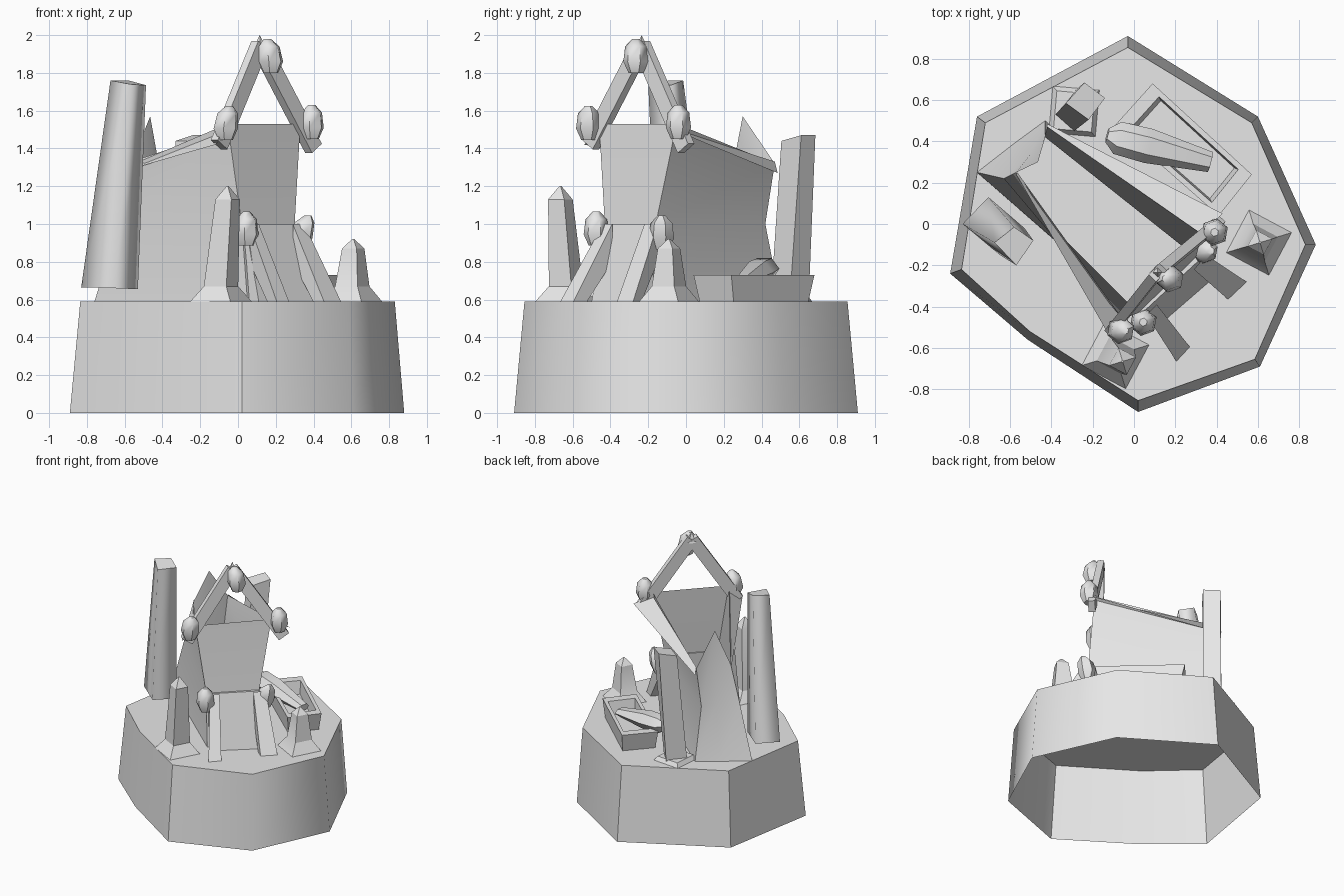
import bpy, bmesh, math
from mathutils import Vector

if "Cube" in bpy.data.objects:
    bpy.data.objects.remove(bpy.data.objects["Cube"])

stone = bpy.data.materials.new("pale_stone")
stone.diffuse_color = (0.8, 0.8, 0.8, 1)
stone.use_nodes = True
stone.node_tree.nodes["Principled BSDF"].inputs["Base Color"].default_value = stone.diffuse_color


def build(name, verts, faces, angle=30, fix=True):
    me = bpy.data.meshes.new(name)
    me.from_pydata([tuple(v) for v in verts], [], faces)
    if fix:
        bm = bmesh.new()
        bm.from_mesh(me)
        bmesh.ops.recalc_face_normals(bm, faces=bm.faces)
        bm.to_mesh(me)
        bm.free()
    ob = bpy.data.objects.new(name, me)
    bpy.context.collection.objects.link(ob)
    me.materials.append(stone)
    bpy.ops.object.select_all(action='DESELECT')
    ob.select_set(True)
    bpy.context.view_layer.objects.active = ob
    bpy.ops.object.shade_smooth_by_angle(angle=math.radians(angle))
    return ob


def loft(name, rings, angle=30, bottom=True, top=True):
    """Join equal rings of points, bottom to top."""
    n = len(rings[0])
    verts = [p for r in rings for p in r]
    faces = [(i * n + k, i * n + (k + 1) % n, (i + 1) * n + (k + 1) % n, (i + 1) * n + k)
             for i in range(len(rings) - 1) for k in range(n)]
    if bottom:
        faces.append(tuple(reversed(range(n))))
    if top:
        faces.append(tuple(range(len(verts) - n, len(verts))))
    return build(name, verts, faces, angle)


def ring(x, y, z, r, n=4, turn=0.0):
    return [(x + r * math.cos(math.radians(turn) + k * math.tau / n),
             y + r * math.sin(math.radians(turn) + k * math.tau / n), z) for k in range(n)]


def level(points, z):
    return [(x, y, z) for x, y in points]


def beam(name, a, b, wide, thick, across):
    """Flat plank from a to b; across points along its thickness."""
    a, b = Vector(a), Vector(b)
    t = Vector(across).normalized()
    w = (b - a).cross(t).normalized() * wide / 2
    t = t * thick / 2
    return loft(name, [[p + w + t, p + w - t, p - w - t, p - w + t] for p in (a, b)])


# Plinth, open underneath
foot = [(-.03, .91), (-.76, .52), (-.89, -.24), (-.515, -.56),
        (.02, -.91), (.61, -.69), (.88, -.10), (.60, .52)]
rim = [(-.03, .855), (-.72, .49), (-.835, -.22), (-.505, -.52),
       (.02, -.855), (.585, -.655), (.83, -.10), (.57, .49)]
loft("plinth", [level(foot, 0), level(rim, .59)], angle=50, bottom=False)

# Open-topped hall: front left, front right, rear right, rear peak, rear left
hall = [
    [(.05, -.46, .59), (.36, -.18, .59), (-.43, .50, .59), (-.58, .39, .59), (-.76, .25, .59)],
    [(.02, -.43, 1.0), (.30, -.16, 1.0), (-.43, .42, 1.0), (-.50, .34, 1.0), (-.63, .22, 1.0)],
    [(-.055, -.46, 1.53), (.33, -.05, 1.53), (-.42, .47, 1.32), (-.465, .30, 1.57), (-.57, .25, 1.31)],
]
loft("hall_walls", hall, angle=40, bottom=False, top=False)

# Eaves running from the gable tips to the rear corners
build("left_eave", [(-.055, -.46, 1.50), (-.12, -.54, 1.42), (-.57, .24, 1.29), (-.565, .25, 1.33)],
      [(0, 1, 2, 3)], fix=False)
build("right_eave", [(.33, -.05, 1.50), (.43, .05, 1.45), (-.42, .485, 1.27), (-.42, .47, 1.33)],
      [(0, 1, 2, 3)], fix=False)

# Gable planks crossing the front
front_dir = (.74, -.68, 0)
beam("left_gable_plank", (.115, -.235, 1.945), (-.10, -.505, 1.42), .09, .05, front_dir)
beam("right_gable_plank", (.115, -.235, 1.945), (.40, 0, 1.40), .09, .05, front_dir)
build("gable_tip", ring(.115, -.235, 1.92, .04, 4, 2) + [(.115, -.235, 2.0)],
      [(0, 1, 4), (1, 2, 4), (2, 3, 4), (3, 0, 4), (3, 2, 1, 0)])

# Egg-shaped lanterns on the gable and the stair rails
lanterns = [(.165, -.265, 1.89, .01), (-.055, -.515, 1.535, -.01), (.39, -.04, 1.54, 0),
            (.045, -.475, .975, 0), (.35, -.13, .955, -.02)]
for i, (x, y, z, lean) in enumerate(lanterns):
    loft(f"lantern_{i + 1}", [
        ring(x + lean, y, z - .09, .04, 6, 20), ring(x + lean, y, z - .03, .068, 6, 20),
        ring(x, y, z + .05, .058, 6, 20), ring(x - lean, y, z + .09, .02, 6, 20)], angle=50)

# Sloping rails either side of the entrance
rails = {"left_rail": [(.06, -.44), (.11, -.39), (.27, -.595), (.205, -.665)],
         "right_rail": [(.29, -.22), (.35, -.15), (.545, -.28), (.455, -.365)]}
for name, (a, b, c, d) in rails.items():
    verts = [(*a, 1.0), (*b, 1.0), (*c, .59), (*d, .59), (*a, .80), (*b, .80),
             (c[0] * .65 + b[0] * .35, c[1] * .65 + b[1] * .35, .59),
             (d[0] * .65 + a[0] * .35, d[1] * .65 + a[1] * .35, .59)]
    build(name, verts, [(0, 1, 2, 3), (0, 4, 5, 1), (4, 7, 6, 5),
                        (0, 3, 7, 4), (1, 5, 6, 2), (2, 6, 7, 3)])

# Entrance apron below the front wall
loft("entrance_apron", [
    [(.05, -.44, .59), (.11, -.50, .59), (.41, -.24, .59), (.35, -.17, .59)],
    [(.02, -.42, 1.0), (.04, -.43, 1.0), (.31, -.18, 1.0), (.29, -.15, 1.0)]])

# Pointed square spires on flared feet
for name, x, y, foot_r, neck, top_r, tip, lean in [
        ("tall_spire", -.09, -.635, .17, 1.13, .068, 1.20, .035),
        ("short_spire", .605, -.09, .165, .87, .062, .92, .005)]:
    dy = -.03 if lean > .02 else 0
    loft(name, [ring(x, y, .59, foot_r, 4, 17), ring(x, y, .67, .095, 4, 17),
                ring(x + lean, y + dy, neck, top_r, 4, 17),
                ring(x + lean, y + dy, tip, .006, 4, 17)], angle=25)

# Leaning square columns
loft("left_column", [
    [(-.83, 0, .665), (-.65, -.15, .66), (-.53, -.02, .655), (-.705, .13, .665)],
    [(-.675, -.09, 1.76), (-.57, -.20, 1.74), (-.487, -.08, 1.735), (-.58, -.015, 1.76)]], angle=95)
bpy.context.object.data.polygons[-1].use_smooth = False
bpy.context.object.data.polygons[-2].use_smooth = False
loft("rear_column", [
    [(-.38, .53, .61), (-.29, .45, .61), (-.19, .55, .61), (-.28, .65, .61)],
    [(-.33, .585, 1.44), (-.22, .505, 1.44), (-.14, .61, 1.47), (-.24, .685, 1.47)]])
loft("rear_column_foot", [ring(-.29, .545, .59, .16, 4, 40), ring(-.29, .545, .62, .13, 4, 40)])

# Flared trough with a hollow basin
outer = [(.09, .68), (-.09, .48), (.41, .04), (.57, .24)]
mid = Vector((.245, .36))


def scaled(points, k):
    return [tuple(mid + (Vector(p) - mid) * k) for p in points]


loft("trough", [level(scaled(outer, .90), .59), level(outer, .73),
                level(scaled(outer, .80), .73), level(scaled(outer, .74), .63)])

# Worn stone block lying across the trough
a, b = Vector((-.13, .43, .77)), Vector((.37, .30, .70))
side = (b - a).cross(Vector((0, 0, 1))).normalized()
up = side.cross(b - a).normalized()
rings = []
for t, w, h in [(0, .035, .03), (.1, .08, .065), (.4, .085, .07), (1, .05, .03)]:
    c = a.lerp(b, t)
    rings.append([c + side * w * math.cos(k * math.tau / 6) + up * h * math.sin(k * math.tau / 6)
                  for k in range(6)])
loft("trough_block", rings, angle=40)
